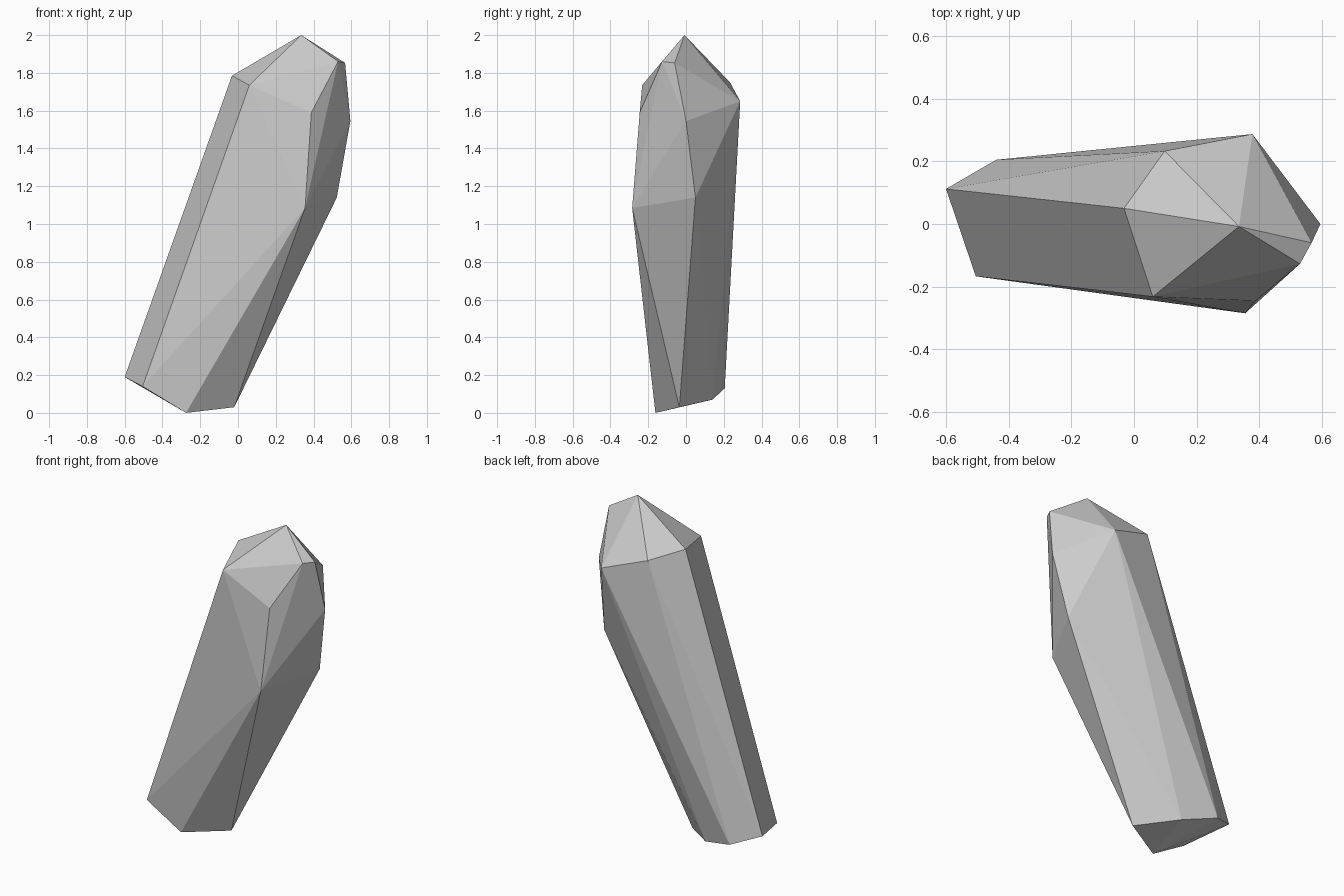
import bpy, bmesh
from math import radians

if "Cube" in bpy.data.objects:
    bpy.data.objects.remove(bpy.data.objects["Cube"])

# Corner rings of the slanted crystal, each running around the shaft
base = [(-0.60, 0.112, 0.19), (-0.505, -0.167, 0.14), (-0.275, -0.162, 0.0),
        (-0.02, -0.035, 0.03), (-0.23, 0.14, 0.07), (-0.44, 0.205, 0.13)]
bend = [(0.355, -0.285, 1.085), (0.523, 0.05, 1.14)]
shoulder = [(-0.032, 0.05, 1.785), (0.06, -0.232, 1.735), (0.388, -0.245, 1.59),
            (0.53, -0.127, 1.86), (0.567, -0.06, 1.853), (0.595, 0.0, 1.545),
            (0.378, 0.287, 1.65), (0.098, 0.233, 1.75)]
tip = [(0.335, -0.008, 2.0)]

# Wrap the corners in a faceted convex skin
bm = bmesh.new()
for co in base + bend + shoulder + tip:
    bm.verts.new(co)
bmesh.ops.convex_hull(bm, input=bm.verts[:])

# Merge nearly flat triangles into the crystal's larger facets
bmesh.ops.dissolve_limit(bm, angle_limit=radians(1.5),
                         verts=bm.verts[:], edges=bm.edges[:])
bmesh.ops.recalc_face_normals(bm, faces=bm.faces[:])

mesh = bpy.data.meshes.new("crystal")
bm.to_mesh(mesh)
bm.free()
crystal = bpy.data.objects.new("crystal", mesh)
bpy.context.collection.objects.link(crystal)
